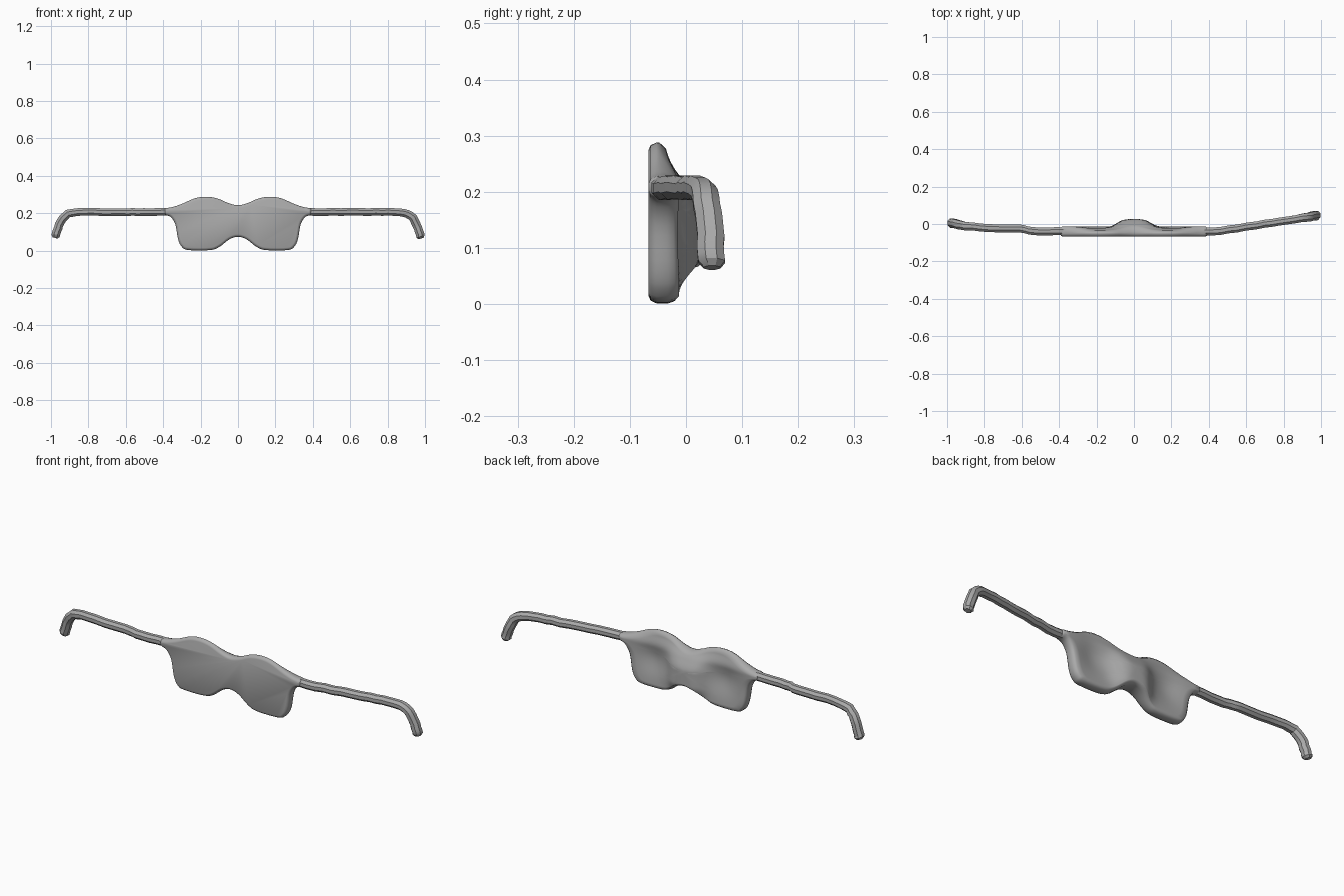
import bpy, bmesh, math, random
from mathutils import Vector

random.seed(4)
cube = bpy.data.objects.get("Cube")
if cube:
    bpy.data.objects.remove(cube)

grey = bpy.data.materials.new("plain_grey")
grey.use_nodes = True
grey.diffuse_color = (0.4, 0.4, 0.4, 1)
grey.node_tree.nodes["Principled BSDF"].inputs["Base Color"].default_value = (0.4, 0.4, 0.4, 1)


def spline(points, steps, closed=False):
    """Smooth path through the given points."""
    pts = [Vector(p) for p in points]
    n = len(pts)
    pick = lambda i: pts[i % n] if closed else pts[max(0, min(n - 1, i))]
    out = []
    for i in range(n if closed else n - 1):
        a, b, c, d = (pick(i + k) for k in (-1, 0, 1, 2))
        for s in range(steps):
            t = s / steps
            out.append(0.5 * (2 * b + (c - a) * t + (2 * a - 5 * b + 4 * c - d) * t * t
                              + (3 * b - a - 3 * c + d) * t ** 3))
    return out if closed else out + [pts[-1]]


def loft(name, rings, angle):
    """Skin a list of equal rings and cap both ends."""
    bm = bmesh.new()
    loops = [[bm.verts.new(p) for p in ring] for ring in rings]
    n = len(loops[0])
    for low, high in zip(loops, loops[1:]):
        for i in range(n):
            j = (i + 1) % n
            bm.faces.new((low[i], low[j], high[j], high[i]))
    bm.faces.new(loops[0])
    bm.faces.new(loops[-1])
    bmesh.ops.recalc_face_normals(bm, faces=bm.faces)
    mesh = bpy.data.meshes.new(name)
    bm.to_mesh(mesh)
    bm.free()
    mesh.materials.append(grey)
    obj = bpy.data.objects.new(name, mesh)
    bpy.context.collection.objects.link(obj)
    bpy.ops.object.select_all(action="DESELECT")
    obj.select_set(True)
    bpy.context.view_layer.objects.active = obj
    bpy.ops.object.shade_smooth_by_angle(angle=math.radians(angle))


def ease(a, b, v):
    t = max(0, min(1, (v - a) / (b - a)))
    return t * t * (3 - 2 * t)


def back(x, z):
    """Depth of the rear surface: thin top, hollow lenses, raised nose bridge."""
    y = -0.012 - 0.022 * ease(0.21, 0.28, z)
    hollow = math.exp(-((abs(x) - 0.2) / 0.085) ** 2 - ((z - 0.15) / 0.08) ** 2)
    nose = math.exp(-(x / 0.1) ** 4) * ease(0.0, 0.085, z) * (1 - ease(0.15, 0.25, z))
    return y - 0.022 * hollow + 0.038 * nose


# Lens front: mirrored outline with a flat face, rounded rim and sculpted rear
half = [(0, 0.243), (0.05, 0.254), (0.11, 0.279), (0.17, 0.288), (0.23, 0.28),
        (0.3, 0.25), (0.35, 0.233), (0.39, 0.224), (0.39, 0.194), (0.36, 0.18),
        (0.335, 0.14), (0.32, 0.06), (0.3, 0.02), (0.265, 0.003), (0.15, 0.003),
        (0.1, 0.02), (0.045, 0.061), (0, 0.074)]
outline = spline(half + [(-x, z) for x, z in half[-2:0:-1]], 4, closed=True)
count = len(outline)


def inset(d):
    ring = []
    for i, p in enumerate(outline):
        t = (outline[(i + 1) % count] - outline[i - 1]).normalized()
        ring.append(p + Vector((t.y, -t.x)) * d)
    return ring


rings = [[(x, y, z) for x, z in inset(d)]
         for d, y in ((0.014, -0.067), (0.005, -0.063), (0, -0.052))]
for d, drop in ((0, 0.02), (0.004, 0.008), (0.012, 0)):
    rings.append([(x, max(-0.048, back(x, z) - drop), z) for x, z in inset(d)])
centre = Vector((0, 0.15))
inner = inset(0.012)
for k in range(11, 0, -1):
    ring = [centre + (p - centre) * (k / 12) for p in inner]
    rings.append([(x, back(x, z), z) for x, z in ring])
loft("lens_front", rings, 50)


# Arms: faceted bars ending in a downward ear hook
def arm(name, path):
    pts = spline(path, 3)
    rings = []
    for i, p in enumerate(pts):
        t = pts[min(i + 1, len(pts) - 1)] - pts[max(i - 1, 0)]
        side = Vector((-t.z, 0, t.x)).normalized()
        wobble = Vector([random.uniform(-0.002, 0.002) for _ in range(3)])
        size = 1.0 + 0.12 * ease(0.85, 0.95, abs(p.x))
        rings.append([p + wobble + size * (side * math.sin(a) * 0.022
                      + Vector((0, math.cos(a) * 0.023, 0)))
                      for a in (math.tau * (k + 0.5) / 8 for k in range(8))])
    # Short chamfer at the ear tip
    end = sum(rings[-1], Vector()) / 8
    step = (pts[-1] - pts[-2]).normalized() * 0.011
    rings.append([end + (v - end) * 0.6 + step for v in rings[-1]])
    loft(name, rings, 30)


hook = [(0.89, 0.203), (0.935, 0.175), (0.963, 0.12), (0.977, 0.077)]
for name, s, bar, depths in (
        ("left_arm", 1, ((0.28, -0.042), (0.42, -0.04), (0.55, -0.023), (0.7, 0.002), (0.8, 0.016)),
         (0.03, 0.038, 0.043, 0.046)),
        ("right_arm", -1, ((0.28, -0.042), (0.42, -0.04), (0.54, -0.037), (0.61, -0.024), (0.78, -0.021)),
         (-0.012, -0.004, 0.002, 0.005))):
    arm(name, [(s * x, y, 0.207) for x, y in bar]
        + [(s * x, y, z) for (x, z), y in zip(hook, depths)])
